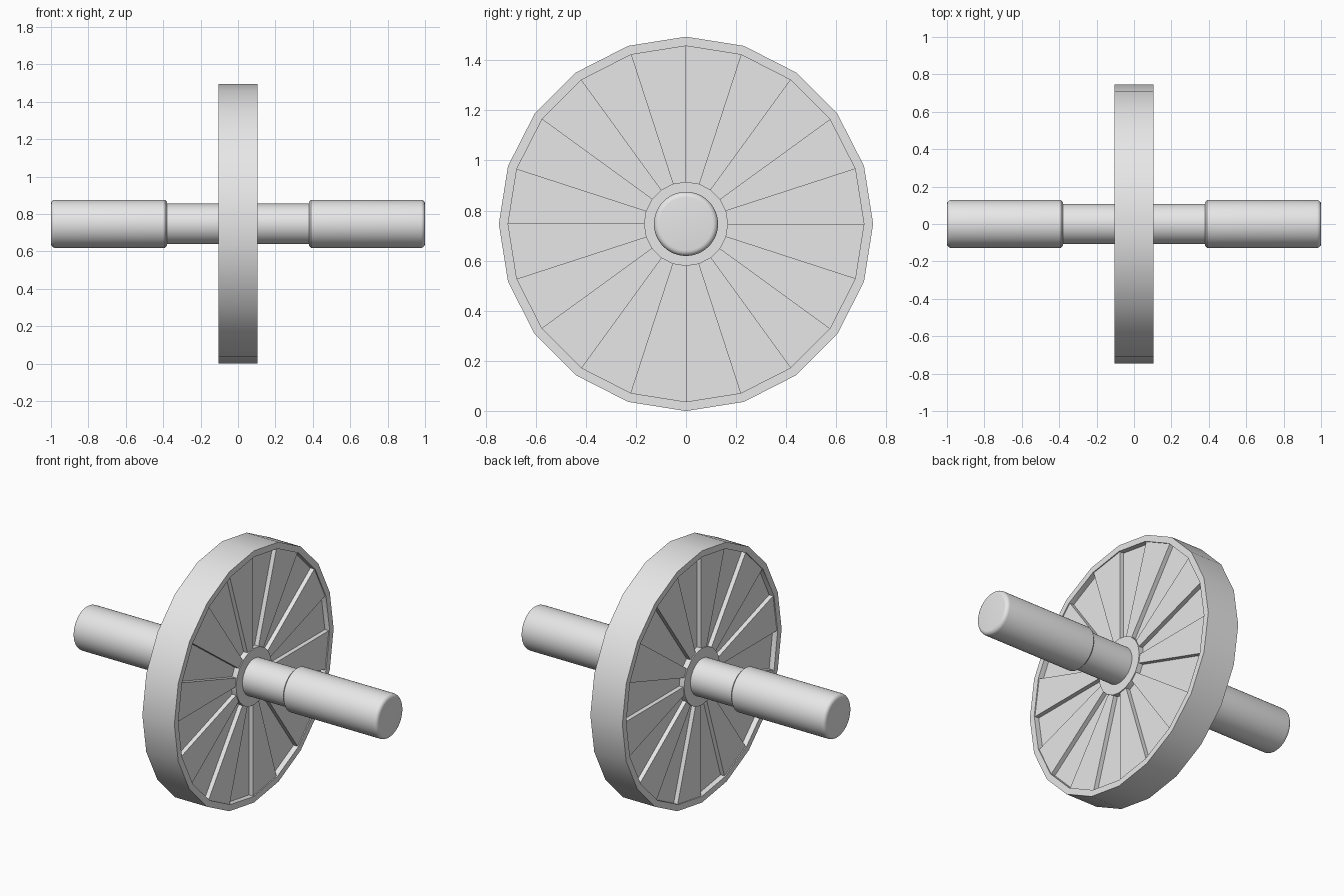
import bpy, bmesh, math
from mathutils import Matrix

if "Cube" in bpy.data.objects:
    bpy.data.objects.remove(bpy.data.objects["Cube"], do_unlink=True)

SIDES = 20
RADIUS = 0.747          # wheel radius, also the axle height
HALF_WIDTH = 0.105
RIM, HUB = 0.71, 0.168  # inner rim and hub radii
SHALLOW, DEEP = 0.006, 0.026

grey = bpy.data.materials.new("light grey")
grey.use_nodes = True
colour = (0.8, 0.8, 0.8, 1)
grey.diffuse_color = colour
grey.node_tree.nodes["Principled BSDF"].inputs["Base Color"].default_value = colour


def finish(name, bm):
    """Turn a bmesh into a smooth-shaded object with crisp edges."""
    bmesh.ops.recalc_face_normals(bm, faces=bm.faces)
    mesh = bpy.data.meshes.new(name)
    bm.to_mesh(mesh)
    bm.free()
    mesh.materials.append(grey)
    obj = bpy.data.objects.new(name, mesh)
    bpy.context.collection.objects.link(obj)
    bpy.ops.object.select_all(action="DESELECT")
    obj.select_set(True)
    bpy.context.view_layer.objects.active = obj
    bpy.ops.object.shade_smooth_by_angle(angle=math.radians(30))
    return obj


def ring(bm, x, radius, sides):
    """Circle of vertices around the axle line, starting at the bottom."""
    steps = [2 * math.pi * i / sides for i in range(sides)]
    return [bm.verts.new((x, radius * math.sin(a), RADIUS - radius * math.cos(a)))
            for a in steps]


def bridge(bm, a, b):
    n = len(a)
    return [bm.faces.new((a[i], a[(i + 1) % n], b[(i + 1) % n], b[i])) for i in range(n)]


def lathe(name, profile, sides=48):
    """Closed solid of revolution along x from (x, radius) points."""
    bm = bmesh.new()
    rings = [ring(bm, x, r, sides) for x, r in profile]
    for a, b in zip(rings, rings[1:]):
        bridge(bm, a, b)
    bm.faces.new(rings[0])
    bm.faces.new(rings[-1])
    return finish(name, bm)


# Wheel: faceted disc with alternating sunken sectors on both faces
bm = bmesh.new()
outer_rings, sectors = [], []
for x in (-HALF_WIDTH, HALF_WIDTH):
    outer, inner, hub = [ring(bm, x, r, SIDES) for r in (RADIUS, RIM, HUB)]
    bridge(bm, outer, inner)
    sectors.append(bridge(bm, inner, hub))
    bm.faces.new(hub)
    outer_rings.append(outer)
bridge(bm, *outer_rings)
bmesh.ops.recalc_face_normals(bm, faces=bm.faces)
for side in sectors:
    bmesh.ops.inset_region(bm, faces=side, thickness=0, depth=-SHALLOW)
    bmesh.ops.inset_individual(bm, faces=side[1::2], thickness=0, depth=-DEEP)
finish("wheel", bm)

# Axle running through the hub
lathe("axle", [(-0.42, 0.108), (0.42, 0.108)])

# Hand grips with rounded ends, one on each side
GRIP, BEVEL, CHAMFER = 0.128, 0.022, 0.01
profile = [(0.38, GRIP - CHAMFER), (0.38 + CHAMFER, GRIP)]
for i in range(6):
    a = math.radians(18 * i)
    profile.append((1 - BEVEL + BEVEL * math.sin(a), GRIP - BEVEL + BEVEL * math.cos(a)))
for name, sign in (("left_grip", 1), ("right_grip", -1)):
    lathe(name, [(sign * x, r) for x, r in profile])
